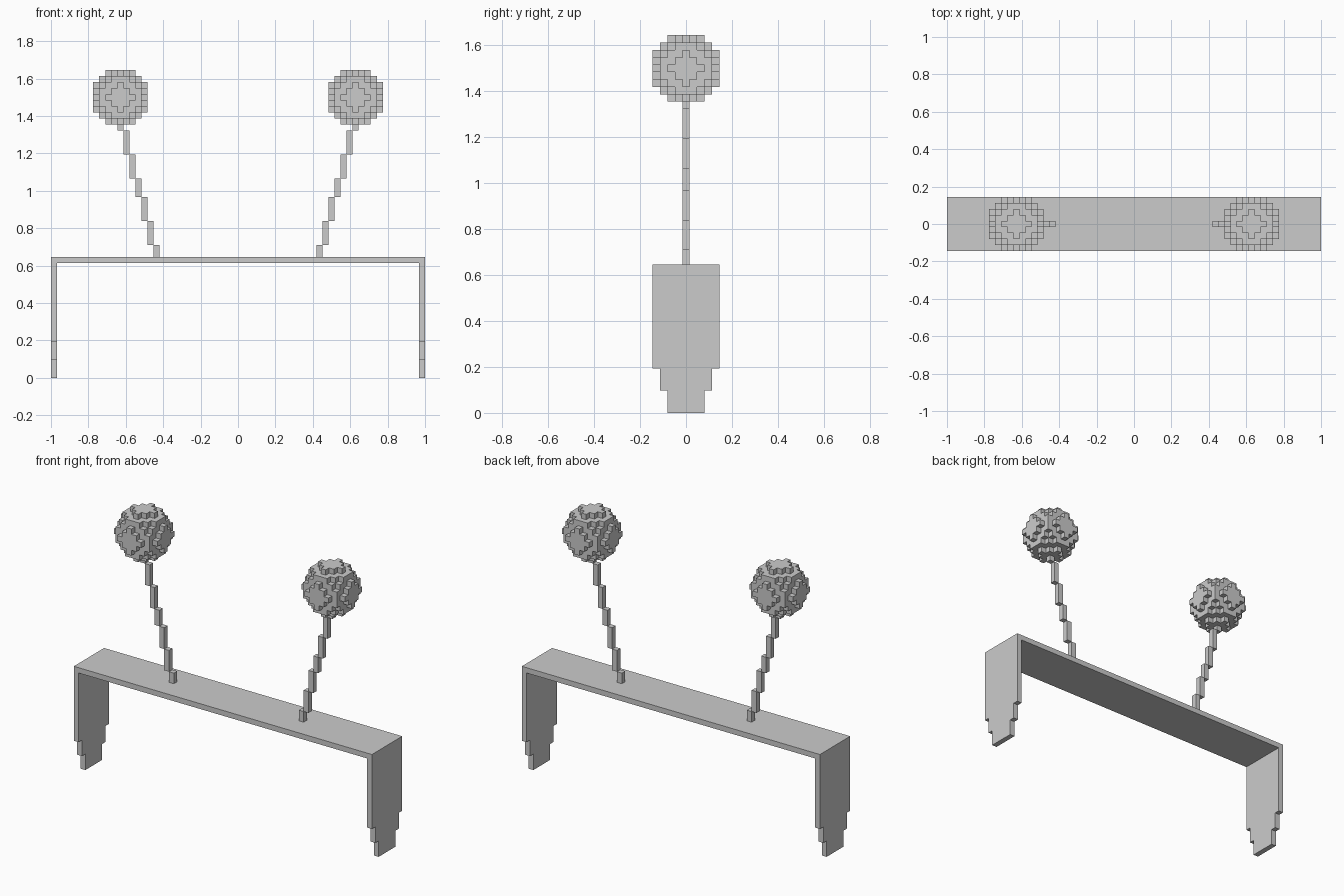
import bpy
import bmesh
from mathutils import Vector

cube = bpy.data.objects.get("Cube")
if cube:
    bpy.data.objects.remove(cube, do_unlink=True)

U = 2 / 62  # edge of one block; all sizes below are counted in blocks

grey = bpy.data.materials.new("plain grey")
grey.use_nodes = True
grey.diffuse_color = (0.6, 0.6, 0.6, 1)
grey.node_tree.nodes["Principled BSDF"].inputs["Base Color"].default_value = (0.6, 0.6, 0.6, 1)


def finish(name, bm):
    bmesh.ops.scale(bm, vec=(U, U, U), verts=bm.verts)
    bmesh.ops.recalc_face_normals(bm, faces=bm.faces)
    mesh = bpy.data.meshes.new(name)
    bm.to_mesh(mesh)
    bm.free()
    mesh.materials.append(grey)
    obj = bpy.data.objects.new(name, mesh)
    bpy.context.collection.objects.link(obj)
    return obj


def extrude_profile(name, outline, depth):
    """Closed xz outline, extruded symmetrically along y."""
    bm = bmesh.new()
    face = bm.faces.new([bm.verts.new((x, -depth / 2, z)) for x, z in outline])
    ext = bmesh.ops.extrude_face_region(bm, geom=[face])
    moved = [v for v in ext["geom"] if isinstance(v, bmesh.types.BMVert)]
    bmesh.ops.translate(bm, verts=moved, vec=(0, depth, 0))
    return finish(name, bm)


def block(name, x, z0, z1, depth):
    """Upright slab one block wide, centred on x."""
    a, b = x - 0.5, x + 0.5
    return extrude_profile(name, [(a, z0), (b, z0), (b, z1), (a, z1)], depth)


def voxel_ball(name, centre, r2):
    """Sphere of unit blocks; only the outer faces are made."""
    reach = range(-4, 5)
    cells = {(x, y, z) for x in reach for y in reach for z in reach
             if x * x + y * y + z * z <= r2}
    bm = bmesh.new()
    for cell in cells:
        for axis in range(3):
            for sign in (-1, 1):
                n = Vector((0, 0, 0))
                n[axis] = sign
                if tuple(int(c + d) for c, d in zip(cell, n)) in cells:
                    continue
                s, t = Vector((0, 0, 0)), Vector((0, 0, 0))
                s[(axis + 1) % 3] = 0.5
                t[(axis + 2) % 3] = 0.5 * sign
                mid = Vector(cell) + n / 2 + Vector(centre)
                bm.faces.new([bm.verts.new(mid + p)
                              for p in (-s - t, s - t, s + t, t - s)])
    bmesh.ops.remove_doubles(bm, verts=bm.verts, dist=0.01)
    return finish(name, bm)


# Headband arch: top bar with the two side plates
extrude_profile("headband", [(-31, 6), (-30, 6), (-30, 19), (30, 19),
                             (30, 6), (31, 6), (31, 20), (-31, 20)], 9)

# Heights where each antenna stalk steps outwards by one block
steps = [20, 22, 26, 30, 33, 37, 41, 42]

for side, label in ((1, "left"), (-1, "right")):
    # Tapered tips of the side plates
    block(f"{label}_plate_taper", side * 30.5, 3, 6, 7)
    block(f"{label}_plate_tip", side * 30.5, 0, 3, 5)
    # Leaning stalk
    for i, (low, high) in enumerate(zip(steps, steps[1:])):
        block(f"{label}_stalk_{i + 1}", side * (13.5 + i), low, high, 1)
    # Ball on the end of the stalk
    voxel_ball(f"{label}_ball", (side * 19.5, 0, 46.5), 20)
